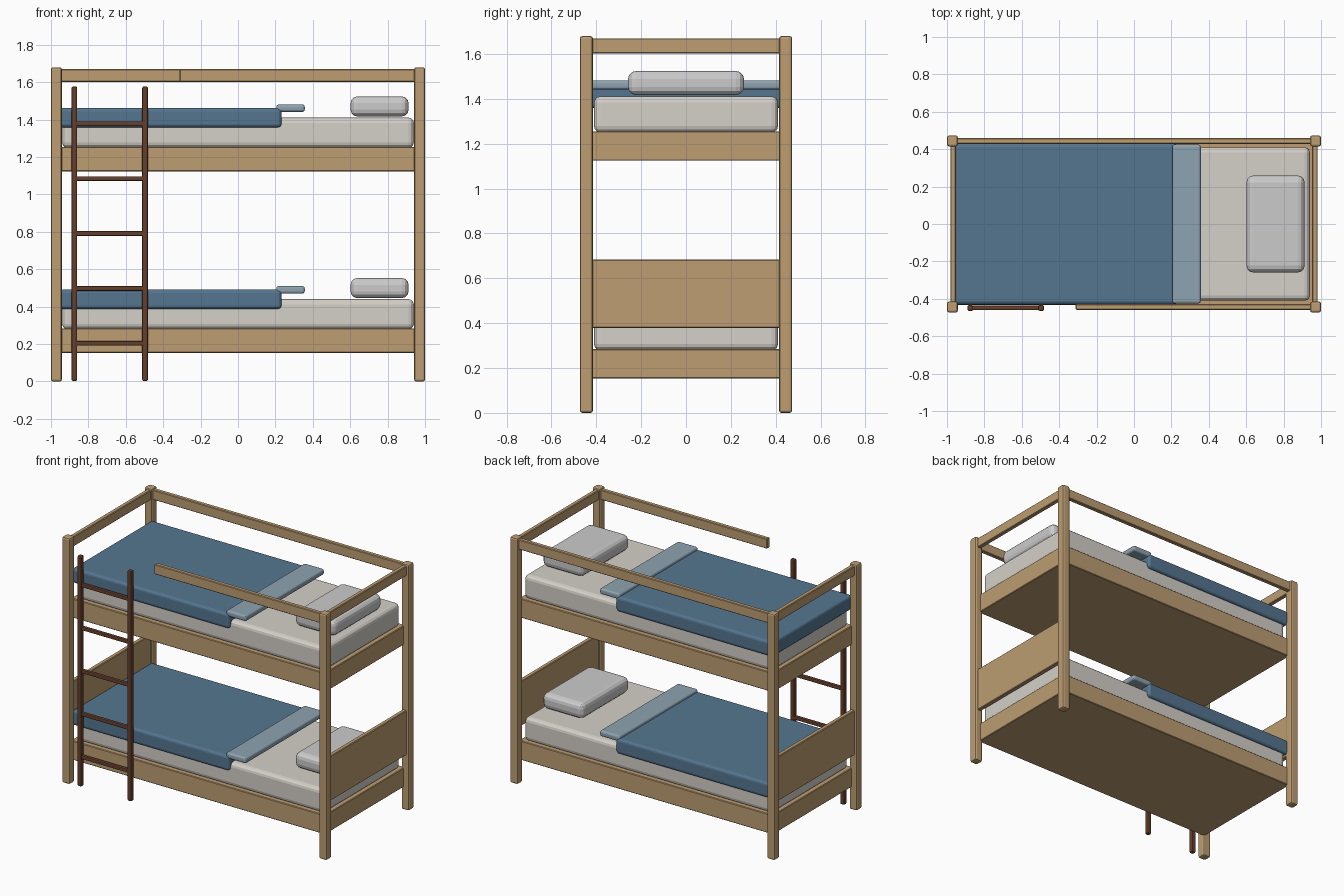
import bpy, bmesh

if "Cube" in bpy.data.objects:
    bpy.data.objects.remove(bpy.data.objects["Cube"])


def material(name, rgb):
    m = bpy.data.materials.new(name)
    m.diffuse_color = (*rgb, 1)
    m.use_nodes = True
    m.node_tree.nodes["Principled BSDF"].inputs["Base Color"].default_value = m.diffuse_color
    return m


WOOD = material("wood", (0.51, 0.34, 0.17))
DARK = material("dark_wood", (0.13, 0.05, 0.025))
SHEET = material("sheet", (0.66, 0.63, 0.58))
BLUE = material("blanket", (0.09, 0.18, 0.28))
PALE = material("blanket_fold", (0.27, 0.37, 0.44))


def box(name, x, y, z, mat=None, bevel=0.004, segments=1):
    """Bevelled box from (min, max) ranges."""
    bm = bmesh.new()
    bmesh.ops.create_cube(bm, size=1)
    for v in bm.verts:
        v.co = [lo + (c + 0.5) * (hi - lo) for c, (lo, hi) in zip(v.co, (x, y, z))]
    bmesh.ops.bevel(bm, geom=bm.edges[:], offset=bevel, segments=segments,
                    profile=0.5, affect='EDGES', clamp_overlap=True)
    mesh = bpy.data.meshes.new(name)
    bm.to_mesh(mesh)
    bm.free()
    ob = bpy.data.objects.new(name, mesh)
    bpy.context.collection.objects.link(ob)
    if mat:
        mesh.materials.append(mat)
    return ob


def around(c, half):
    return (c - half, c + half)


PX, PY = 0.971, 0.444  # post centres

# Corner posts
for sx, side in ((-1, "left"), (1, "right")):
    for sy, face in ((-1, "front"), (1, "back")):
        box(f"{face}_{side}_post", around(sx * PX, 0.029), around(sy * PY, 0.029),
            (0, 1.68), WOOD, 0.011, 2)

# End guard rails and lower end panels
for sx, side in ((-1, "left"), (1, "right")):
    ex = around(sx * 0.967, 0.015)
    box(f"{side}_guard_rail", ex, (-0.43, 0.43), (1.602, 1.67), WOOD)
    box(f"{side}_end_panel", ex, (-0.43, 0.43), (0.378, 0.683), WOOD)

# Long guard rails, the front one stops short for the ladder
box("back_guard_rail", (-0.96, 0.96), around(PY, 0.015), (1.602, 1.67), WOOD)
box("front_guard_rail", (-0.312, 0.96), around(-PY, 0.015), (1.602, 1.67), WOOD)

# Two bunks with bedding
for level, z in (("lower", 0.153), ("upper", 1.124)):
    def up(lo, hi):
        return (z + lo, z + hi)
    box(f"{level}_bed_frame", (-0.96, 0.96), (-0.432, 0.432), up(0, 0.131), WOOD)
    box(f"{level}_mattress", (-0.94, 0.94), (-0.41, 0.41), up(0.126, 0.287), SHEET, 0.028, 3)
    box(f"{level}_blanket", (-0.955, 0.232), (-0.43, 0.43), up(0.235, 0.338), BLUE, 0.018, 3)
    box(f"{level}_blanket_fold", (0.205, 0.357), (-0.425, 0.425), up(0.317, 0.357),
        PALE, 0.013, 3)
    box(f"{level}_pillow", (0.602, 0.912), (-0.259, 0.259), up(0.293, 0.4), None, 0.036, 3)

# Ladder
for x, side in ((-0.875, "left"), (-0.497, "right")):
    box(f"ladder_{side}_rail", around(x, 0.0155), around(-0.449, 0.0155),
        (0.003, 1.577), DARK, 0.008, 2)
for i in range(5):
    box(f"ladder_rung_{i + 1}", (-0.875, -0.497), around(-0.449, 0.012),
        around(0.204 + 0.2935 * i, 0.0125), DARK, 0.006, 2)
